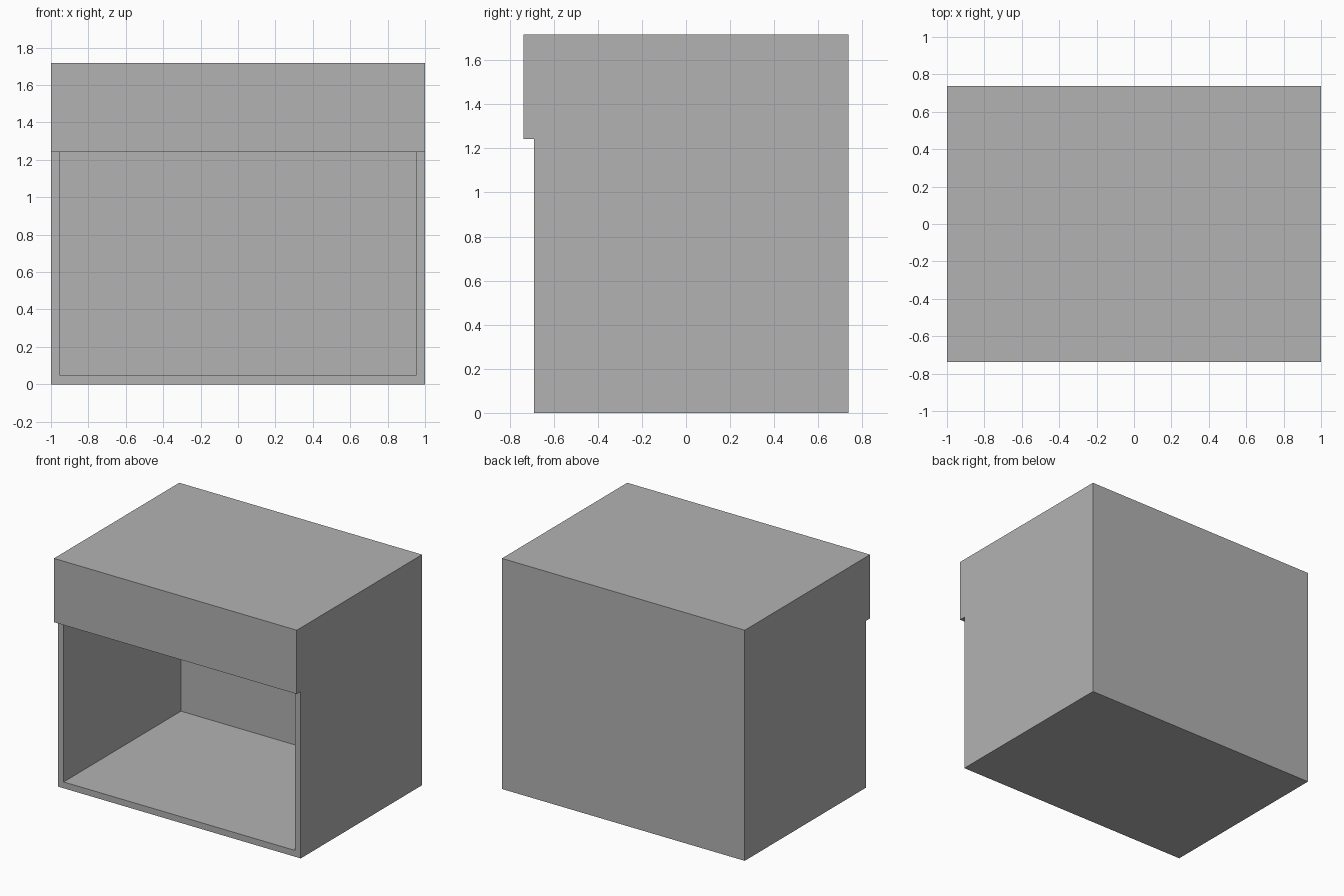
import bpy
import bmesh
from mathutils import Vector

cube = bpy.data.objects.get("Cube")
if cube:
    bpy.data.objects.remove(cube, do_unlink=True)

# Main dimensions
HALF_W, HALF_D, HEIGHT = 1.0, 0.737, 1.717
BOARD = 0.047
DRAWER_Z = 1.242           # underside of the drawer section
FRONT = -HALF_D + BOARD    # front plane of the carcass
INNER_W = HALF_W - BOARD
INNER_BACK = HALF_D - BOARD

grey = bpy.data.materials.new("plain_grey")
grey.use_nodes = True
colour = (0.448, 0.448, 0.448, 1)
grey.diffuse_color = colour
grey.node_tree.nodes["Principled BSDF"].inputs["Base Color"].default_value = colour


def box(name, low, high):
    """Flat-faced box between two opposite corners."""
    low, high = Vector(low), Vector(high)
    bm = bmesh.new()
    bmesh.ops.create_cube(bm, size=1)
    bmesh.ops.scale(bm, vec=high - low, verts=bm.verts)
    bmesh.ops.translate(bm, vec=(low + high) / 2, verts=bm.verts)
    mesh = bpy.data.meshes.new(name)
    bm.to_mesh(mesh)
    bm.free()
    mesh.materials.append(grey)
    obj = bpy.data.objects.new(name, mesh)
    bpy.context.collection.objects.link(obj)
    return obj


# Side panels, left is +x
box("left_side", (INNER_W, FRONT, 0), (HALF_W, HALF_D, HEIGHT))
box("right_side", (-HALF_W, FRONT, 0), (-INNER_W, HALF_D, HEIGHT))

# Floor and back of the open compartment
box("bottom_panel", (-INNER_W, FRONT, 0), (INNER_W, HALF_D, BOARD))
box("back_panel", (-INNER_W, INNER_BACK, BOARD), (INNER_W, HALF_D, DRAWER_Z))

# Closed upper section with its overhanging drawer front
box("drawer_section", (-INNER_W, FRONT, DRAWER_Z), (INNER_W, HALF_D, HEIGHT))
box("drawer_front", (-HALF_W, -HALF_D, DRAWER_Z), (HALF_W, FRONT, HEIGHT))
